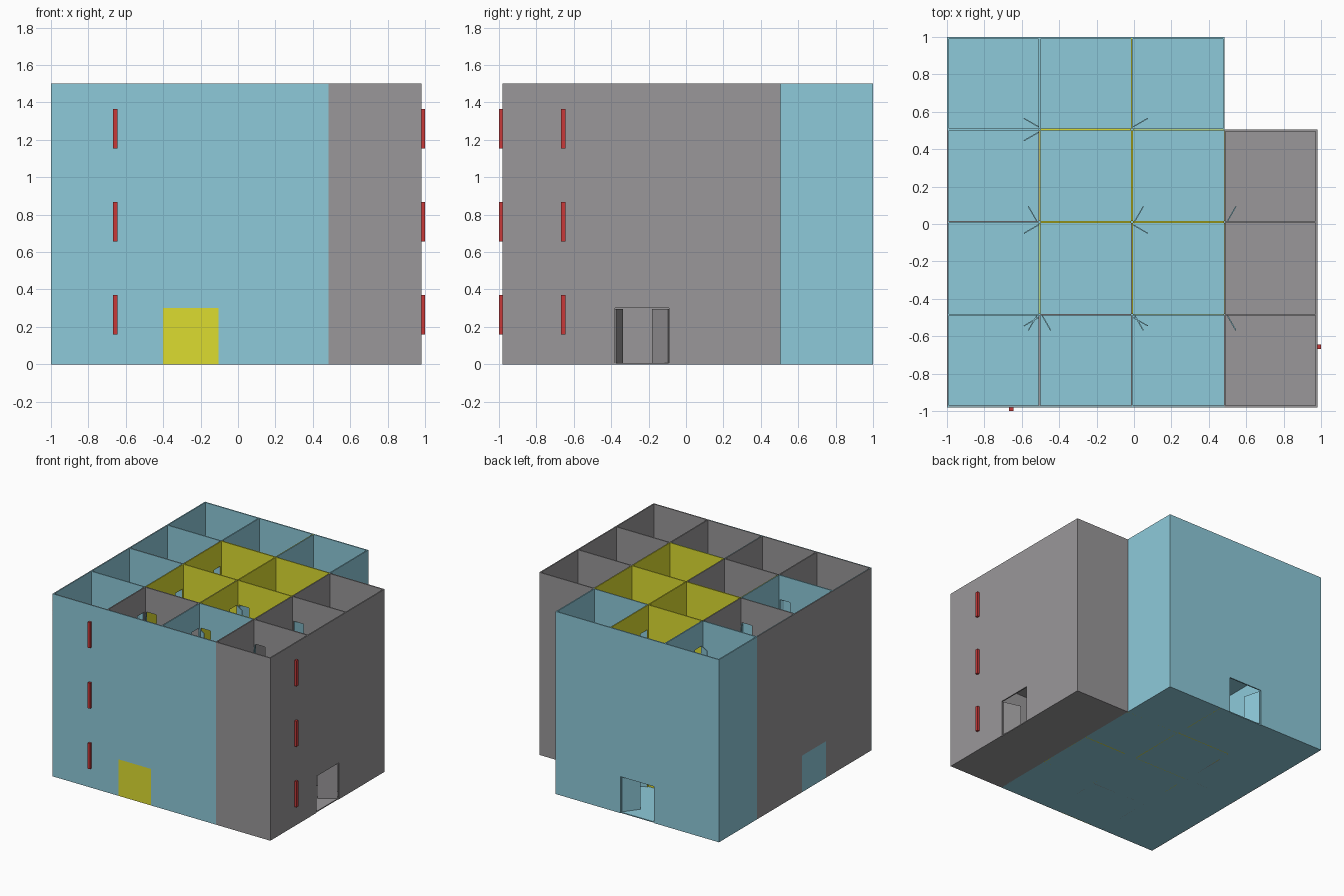
import bpy, bmesh
from mathutils import Vector

if "Cube" in bpy.data.objects:
    bpy.data.objects.remove(bpy.data.objects["Cube"])

XS = [-1, -.505, -.01, .485, .98]
YS = [-.98, -.485, .01, .505, 1]
T, STOREY, TOP, DOOR_H = .005, .5, 1.5, .3


def material(name, rgb):
    m = bpy.data.materials.new(name)
    m.diffuse_color = (*rgb, 1)
    m.use_nodes = True
    m.node_tree.nodes["Principled BSDF"].inputs["Base Color"].default_value = m.diffuse_color
    return m


MATS = {"blue": material("blue", (.27, .59, .70)), "yellow": material("yellow", (.72, .72, .03)),
        "grey": material("grey", (.32, .31, .32)), "red": material("red", (.58, .04, .04))}
parts = {}


def prism(name, colour, pts, offset):
    """Extrude a flat outline and collect it under a part name."""
    bm = parts.setdefault((name, colour), bmesh.new())
    low = [bm.verts.new(p) for p in pts]
    high = [bm.verts.new(Vector(p) + Vector(offset)) for p in pts]
    n = len(pts)
    faces = [bm.faces.new(low[::-1]), bm.faces.new(high)]
    for i in range(n):
        k = (i + 1) % n
        faces.append(bm.faces.new((low[i], low[k], high[k], high[i])))
    bmesh.ops.recalc_face_normals(bm, faces=faces)


def panel(name, colour, axis, c0, c1, s, e, z0, z1, hole=None):
    """Upright wall panel across an axis, with an optional doorway at its foot."""
    pts = [(s, z0)]
    if hole:
        a, b = hole
        pts += [(a, z0), (a, z0 + DOOR_H), (b, z0 + DOOR_H), (b, z0)]
    pts += [(e, z0), (e, z1), (s, z1)]
    if axis == "x":
        prism(name, colour, [(c0, a, z) for a, z in pts], (c1 - c0, 0, 0))
    else:
        prism(name, colour, [(a, c0, z) for a, z in pts], (0, c1 - c0, 0))


def box(name, colour, x0, x1, y0, y1, z0, z1):
    prism(name, colour, [(x0, y0, z0), (x1, y0, z0), (x1, y1, z0), (x0, y1, z0)], (0, 0, z1 - z0))


def leaf(name, colour, p, q, z, t=.006):
    """Thin door leaf standing between two plan points."""
    p, q = Vector((*p, z)), Vector((*q, z))
    d = (q - p).normalized() * t / 2
    s = Vector((-d.y, d.x, 0))
    prism(name, colour, [p - s, q - s, q + s, p + s], (0, 0, DOOR_H - .005))


# inner doorways: (axis, grid line, segment) -> (hinged at high end, swing side)
INNER = {("x", 1, 3): (0, -1), ("x", 1, 2): (1, -1), ("x", 2, 3): (0, 1), ("y", 2, 0): (1, 1),
         ("x", 1, 1): (1, -1), ("y", 2, 2): (0, 1), ("x", 2, 1): (1, 1), ("y", 2, 3): (0, 1),
         ("y", 1, 0): (1, -1), ("x", 1, 0): (1, -1), ("y", 1, 1): (0, -1), ("x", 2, 0): (1, 1),
         ("y", 1, 2): (0, -1), ("y", 1, 3): (0, -1)}
# outer doorways on the ground storey
OUTER = {("y", 0, 1): (-.40, -.105), ("x", 0, 1): (-.39, -.08),
         ("x", 4, 1): (-.38, -.09), ("y", 4, 1): (-.41, -.105)}


def doorway(key, level):
    if key in OUTER:
        return OUTER[key] if level == 0 else None
    if key not in INNER:
        return None
    line = YS if key[0] == "x" else XS
    if INNER[key][0]:
        e = line[key[2] + 1] - .015
        return e - .09, e
    s = line[key[2]] + .015
    return s, s + .09


def room_colours(i, j):
    """Colours of (west and north, east and south) inner faces."""
    if i == 3:
        return "grey", "grey"
    core = i in (1, 2) and j in (1, 2)
    a = "yellow" if core else "grey" if (i, j) == (1, 0) else "blue"
    b = "yellow" if (i, j) in ((2, 1), (2, 2), (1, 2), (1, 3)) else \
        "grey" if j == 0 or (i, j) in ((0, 2), (1, 1)) else "blue"
    return a, b


rooms = [(i, j) for i in range(4) for j in range(4) if (i, j) != (3, 3)]

# room wall linings on every storey
for level in range(3):
    z0, z1 = level * STOREY, (level + 1) * STOREY
    for i, j in rooms:
        a, b = room_colours(i, j)
        for axis, line, seg, step, col in (("x", i, j, 1, a), ("x", i + 1, j, -1, b),
                                           ("y", j, i, 1, b), ("y", j + 1, i, -1, a)):
            grid, along = (XS, YS) if axis == "x" else (YS, XS)
            beside = (i + (-step if axis == "x" else 0), j + (-step if axis == "y" else 0))
            c = grid[line] + (0 if beside in rooms else step * T)
            panel("room_walls", col, axis, c, c + step * T, along[seg] + T, along[seg + 1] - T,
                  z0, z1, doorway((axis, line, seg), level))
    # inner door leaves, standing ajar
    for key, (high, swing) in INNER.items():
        axis, line, seg = key
        h = doorway(key, level)
        start, d = (h[1], -.045) if high else (h[0], .045)
        c = (XS if axis == "x" else YS)[line] + swing * .006
        p, q = (c, start), (c + swing * .078, start + d)
        if axis == "y":
            p, q = p[::-1], q[::-1]
        leaf("inner_doors", "blue", p, q, z0 + .001)
    # floor slabs
    f0, f1 = (0, .008) if level == 0 else (z0 - .004, z0 + .004)
    box("floors", "blue", XS[0] + T, XS[3], YS[0] + T, YS[4] - T, f0, f1)
    box("floors", "grey", XS[3], XS[4] - T, YS[0] + T, YS[3] - T, f0, f1)

# outer facades
for axis, c, step, s, e, col, key in (
        ("y", YS[0], 1, XS[0], XS[3], "blue", ("y", 0, 1)),
        ("y", YS[0], 1, XS[3], XS[4], "grey", None),
        ("y", YS[4], -1, XS[0], XS[3], "blue", ("y", 4, 1)),
        ("y", YS[3], -1, XS[3], XS[4], "grey", None),
        ("x", XS[0], 1, YS[0], YS[3], "grey", ("x", 0, 1)),
        ("x", XS[0], 1, YS[3], YS[4], "blue", None),
        ("x", XS[4], -1, YS[0], YS[3], "grey", ("x", 4, 1)),
        ("x", XS[3], -1, YS[3], YS[4], "blue", None)):
    panel("facade", col, axis, c, c + step * T, s, e, 0, TOP, OUTER.get(key))

# closed entrance doors at front and left
panel("front_door", "yellow", "y", YS[0], YS[0] + .01, -.40, -.105, 0, DOOR_H)
panel("left_door", "blue", "x", XS[0], XS[0] + .01, -.39, -.08, 0, DOOR_H)

# open double doors at right and back
leaf("right_door", "grey", (.968, -.377), (.828, -.34), .001)
leaf("right_door", "grey", (.968, -.093), (.85, -.18), .001)
leaf("back_door", "blue", (-.407, .988), (-.37, .848), .001)
leaf("back_door", "blue", (-.108, .988), (-.195, .87), .001)

# plain red storey marker bars
for level in range(3):
    z = .16 + level * .497
    box("storey_marker", "red", -.667, -.645, -1, -.98, z, z + .21)
    box("storey_marker", "red", .98, 1, -.667, -.645, z, z + .21)

# turn collected parts into objects
for (name, colour), bm in parts.items():
    mesh = bpy.data.meshes.new(name)
    bm.to_mesh(mesh)
    bm.free()
    mesh.materials.append(MATS[colour])
    ob = bpy.data.objects.new(f"{name}_{colour}", mesh)
    bpy.context.collection.objects.link(ob)
